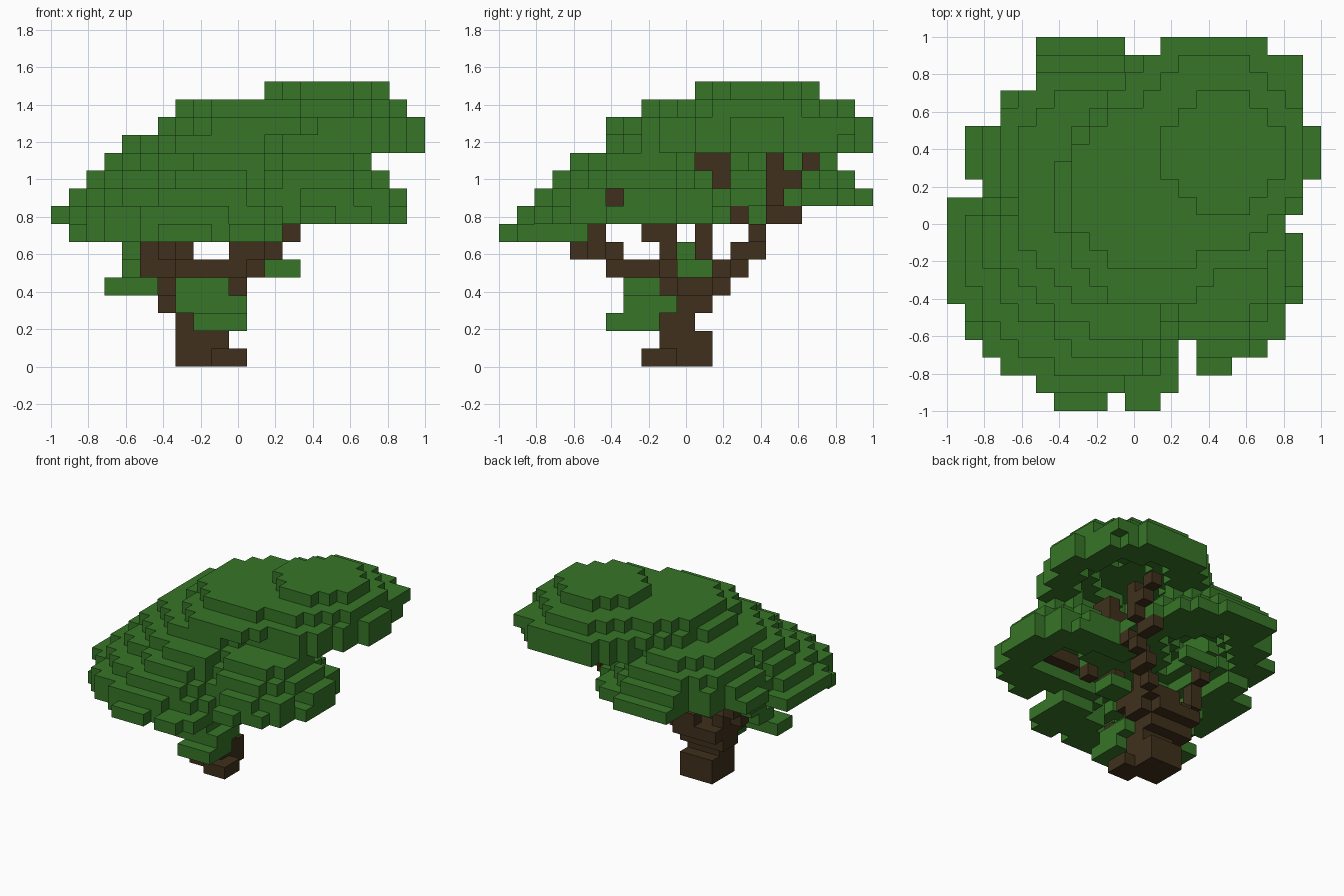
import bpy
import bmesh
from mathutils import Vector

if "Cube" in bpy.data.objects:
    bpy.data.objects.remove(bpy.data.objects["Cube"], do_unlink=True)

GRID = 21
SIZE = 2 / GRID


def make_material(name, color):
    mat = bpy.data.materials.new(name)
    mat.use_nodes = True
    mat.diffuse_color = color
    mat.node_tree.nodes["Principled BSDF"].inputs["Base Color"].default_value = color
    return mat


leaf_green = make_material("leaf green", (0.038, 0.178, 0.021, 1))
bark_brown = make_material("bark brown", (0.05, 0.03, 0.0115, 1))


def block(x0, x1, y0, y1, z0, z1):
    """Cells of a solid block, both ends included."""
    return {(x, y, z) for x in range(x0, x1 + 1)
            for y in range(y0, y1 + 1) for z in range(z0, z1 + 1)}


def disc(level, cx, cy, rx, ry, skew=0):
    """Cells of one elliptical foliage layer; skew stretches it along a diagonal."""
    cells = set()
    for x in range(GRID):
        for y in range(GRID):
            u, v = (x + .5 - cx) / rx, (y + .5 - cy) / ry
            if u * u + v * v + 2 * skew * u * v <= 1 - skew * skew:
                cells.add((x, y, level))
    return cells


def dome(base, layers):
    cells = set()
    for n, layer in enumerate(layers):
        cells |= disc(base + n, *layer)
    return cells


def limb(*points):
    """Cells along a bent path."""
    cells = set()
    for a, b in zip(points, points[1:]):
        a, b = Vector(a), Vector(b)
        steps = int(max(abs(c) for c in b - a))
        for s in range(steps + 1):
            cells.add(tuple(round(c) for c in a.lerp(b, s / steps)))
    return cells


def hollow(cells):
    """Remove the cells that lie well under the layer above."""
    near = range(-2, 3)
    return {(x, y, z) for x, y, z in cells
            if not all((x + i, y + j, z + 1) in cells for i in near for j in near)}


def build(name, cells, solid, mat):
    """Make one mesh of the outer cell sides, skipping sides against solid cells."""
    bm = bmesh.new()
    verts = {}

    def vert(p):
        if p not in verts:
            verts[p] = bm.verts.new(((p[0] * SIZE) - 1, (p[1] * SIZE) - 1, p[2] * SIZE))
        return verts[p]

    for cell in sorted(cells):
        for axis in range(3):
            u, v = (axis + 1) % 3, (axis + 2) % 3
            for side in (0, 1):
                other = list(cell)
                other[axis] += 2 * side - 1
                if tuple(other) in solid:
                    continue
                ring = []
                for du, dv in ((0, 0), (1, 0), (1, 1), (0, 1)):
                    p = list(cell)
                    p[axis] += side
                    p[u] += du
                    p[v] += dv
                    ring.append(vert(tuple(p)))
                bm.faces.new(ring if side else ring[::-1])
    mesh = bpy.data.meshes.new(name)
    bm.to_mesh(mesh)
    bm.free()
    mesh.materials.append(mat)
    obj = bpy.data.objects.new(name, mesh)
    bpy.context.scene.collection.objects.link(obj)


# Trunk: foot with a root, leaning stem and a wide fork
trunk = (block(7, 9, 9, 11, 0, 1) | block(9, 10, 8, 9, 0, 0)
         | block(7, 9, 9, 10, 2, 2) | block(6, 9, 10, 11, 3, 3)
         | block(6, 9, 9, 12, 4, 4) | block(10, 10, 10, 11, 4, 4)
         | block(5, 10, 9, 10, 5, 5) | block(8, 10, 12, 12, 5, 5))

# Branches
front_branch = (limb((5, 9, 5), (5, 6, 5), (5, 6, 6), (7, 4, 6))
                | block(6, 6, 6, 8, 5, 5) | limb((6, 5, 6), (6, 5, 8)))
right_branch = limb((6, 11, 5), (5, 11, 6), (5, 11, 7), (5, 12, 9))
back_branch = (limb((10, 12, 5), (11, 13, 5), (12, 13, 6), (12, 14, 6), (13, 14, 7),
                    (13, 15, 8), (13, 16, 8), (14, 15, 9), (14, 15, 11))
               | limb((14, 16, 10), (14, 17, 11)) | block(13, 13, 13, 13, 8, 8))
left_branch = (block(10, 11, 9, 9, 6, 6)
               | limb((11, 9, 7), (11, 8, 7), (12, 7, 8), (13, 6, 9), (17, 6, 9)))
top_branch = limb((10, 11, 4), (10, 11, 7), (12, 12, 9), (14, 12, 10),
                  (14, 12, 11), (14, 11, 11))
branches = front_branch | right_branch | back_branch | left_branch | top_branch

# Low front dome, a diagonal ridge with a lip hanging under its front edge
front_dome = {c for c in disc(7, 8.6, 6, 7.5, 6) if c[0] < 13 and c[1] < 5}
front_dome |= dome(8, [(6.5, 7.8, 6.5, 6.9, .2), (6.6, 7.1, 5.6, 5.1, .35),
                       (7.1, 7.6, 5.1, 4.6, .5), (7.6, 8, 4.6, 4, .5)])

# Middle, back, side and top domes
middle_dome = dome(12, [(9.5, 11.5, 5.5, 5.5), (11.5, 12, 5.5, 6), (11.5, 12.5, 4.5, 4.5)])
back_dome = dome(9, [(7.5, 14.5, r, r) for r in (6.5, 5.5, 4.5, 3.5)])
side_dome = dome(8, [(15, 7.7, 5, 5.6), (15, 8, 5, 5), (15, 8, 4, 4), (15, 8, 3, 3)])
top_dome = dome(12, [(15, 14.5, 6, 6.65), (15, 14.5, 6, 6.65),
                     (15, 14.5, 5, 5.5), (15.5, 14.5, 3.5, 3.5)])
top_dome |= block(17, 19, 18, 19, 13, 13)

# Notches that break up the outline
notches = (block(13, 13, 0, 3, 7, 15) | block(9, 9, 0, 0, 7, 7)
           | block(4, 4, 1, 1, 7, 7) | block(1, 1, 12, 12, 8, 9)
           | block(16, 16, 2, 2, 8, 8) | block(18, 19, 6, 6, 9, 9)
           | block(19, 19, 5, 5, 8, 9)
           | block(0, 4, 18, 20, 9, 12) | block(0, 2, 16, 17, 9, 12)
           | block(20, 20, 11, 12, 12, 13) | block(20, 20, 16, 17, 12, 13)
           | block(19, 20, 10, 10, 12, 13))
canopy = hollow(front_dome | middle_dome | back_dome | side_dome | top_dome) - notches
canopy |= block(6, 8, 14, 14, 8, 8)

# Small low tufts
front_tuft = block(8, 10, 6, 8, 2, 2) | block(7, 10, 7, 9, 3, 3) | block(7, 9, 7, 8, 4, 4)
right_tuft = block(3, 5, 7, 8, 4, 4) | block(4, 4, 8, 9, 5, 5) | block(4, 4, 9, 10, 6, 6)
left_tuft = block(12, 13, 10, 11, 5, 5)

# Each cell belongs to the first part that claims it
parts = [("trunk", trunk, bark_brown), ("branches", branches, bark_brown),
         ("canopy", canopy, leaf_green), ("front_tuft", front_tuft, leaf_green),
         ("right_tuft", right_tuft, leaf_green), ("left_tuft", left_tuft, leaf_green)]
solid = set().union(*(cells for _, cells, _ in parts))
used = set()
for name, cells, mat in parts:
    build(name, cells - used, solid, mat)
    used |= cells
